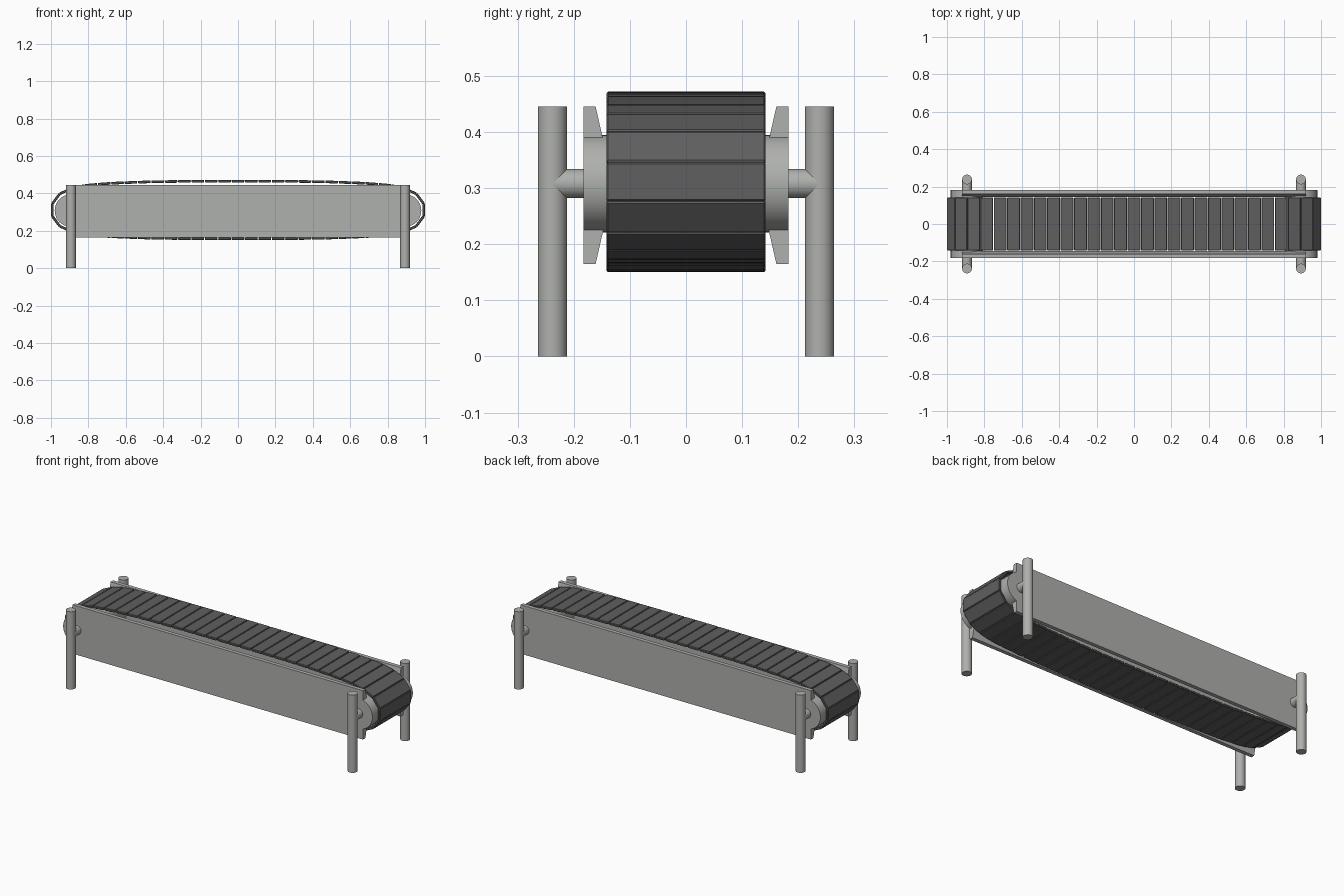
import bpy, bmesh, math
from mathutils import Vector

if "Cube" in bpy.data.objects:
    bpy.data.objects.remove(bpy.data.objects["Cube"])

ZC = 0.311       # height of the belt centre line
AX = 0.893       # x of legs, axles and rollers


def material(name, c):
    m = bpy.data.materials.new(name)
    m.diffuse_color = (*c, 1)
    m.use_nodes = True
    m.node_tree.nodes["Principled BSDF"].inputs["Base Color"].default_value = m.diffuse_color
    return m


metal = material("light grey metal", (0.43, 0.44, 0.42))
rubber = material("dark grey slats", (0.115, 0.115, 0.115))


def finish(name, bm, mat):
    bmesh.ops.recalc_face_normals(bm, faces=bm.faces)
    me = bpy.data.meshes.new(name)
    bm.to_mesh(me)
    bm.free()
    me.materials.append(mat)
    ob = bpy.data.objects.new(name, me)
    bpy.context.collection.objects.link(ob)
    return ob


def prism(bm, ring_a, ring_b):
    a = [bm.verts.new(p) for p in ring_a]
    b = [bm.verts.new(p) for p in ring_b]
    n = len(a)
    for i in range(n):
        bm.faces.new((a[i], a[(i + 1) % n], b[(i + 1) % n], b[i]))
    bm.faces.new(a[::-1])
    bm.faces.new(b)


def cylinder(name, r, depth, loc, along_y=False):
    bpy.ops.mesh.primitive_cylinder_add(
        vertices=32, radius=r, depth=depth, location=loc,
        rotation=(math.pi / 2 if along_y else 0, 0, 0))
    ob = bpy.context.object
    ob.name = name
    ob.data.materials.append(metal)
    bpy.ops.object.shade_smooth_by_angle(angle=math.radians(35))


# Legs, axles and end rollers
for sx, side in ((-1, "left"), (1, "right")):
    for sy, face in ((-1, "front"), (1, "back")):
        cylinder(f"{face}_{side}_leg", 0.026, 0.445, (sx * AX, sy * 0.238, 0.2225))
    cylinder(f"{side}_axle", 0.026, 0.476, (sx * AX, 0, 0.308), True)
    cylinder(f"{side}_roller", 0.087, 0.366, (sx * AX, 0, 0.308), True)

# Side panels: flat outside, slanted towards the belt inside
section = [(0.183, 0.165), (0.183, 0.445), (0.161, 0.445),
           (0.144, 0.37), (0.144, 0.24), (0.161, 0.165)]
for s, face in ((-1, "front"), (1, "back")):
    bm = bmesh.new()
    prism(bm, [(-0.92, s * y, z) for y, z in section],
          [(0.92, s * y, z) for y, z in section])
    finish(f"{face}_panel", bm, metal)

# Belt path: one quarter of the outer outline, mirrored into a closed loop
quarter = [(1.0, 0.0), (1.0, 0.035), (0.966, 0.088), (0.90, 0.12), (0.83, 0.137),
           (0.70, 0.149), (0.50, 0.157), (0.30, 0.160), (0.0, 0.161)]
upper = quarter + [(-x, z) for x, z in quarter[-2::-1]]
loop = [Vector(p) for p in upper + [(x, -z) for x, z in upper[-2:0:-1]]]
loop.append(loop[0])
lengths = [(b - a).length for a, b in zip(loop, loop[1:])]
total = sum(lengths)


def at(d):
    d %= total
    for a, b, l in zip(loop, loop[1:], lengths):
        if d <= l:
            return a.lerp(b, d / l)
        d -= l
    return loop[0]


# Belt slats, each a thin bevelled plate between two neighbouring joints
COUNT, HALF, THICK = 60, 0.142, 0.014
pitch = total / COUNT
bm = bmesh.new()
for i in range(COUNT):
    p, q = at((i - 0.5) * pitch), at((i + 0.5) * pitch)
    t = (q - p).normalized()
    inward = Vector((-t.y, t.x)) * THICK
    p, q = p + t * 0.001, q - t * 0.001
    ring = [p, q, q + inward - t * 0.002, p + inward + t * 0.002]
    prism(bm, [(v.x, -HALF, v.y + ZC) for v in ring],
          [(v.x, HALF, v.y + ZC) for v in ring])
belt = finish("belt_slats", bm, rubber)
bev = belt.modifiers.new("soft edges", 'BEVEL')
bev.width = 0.003
bev.segments = 1
